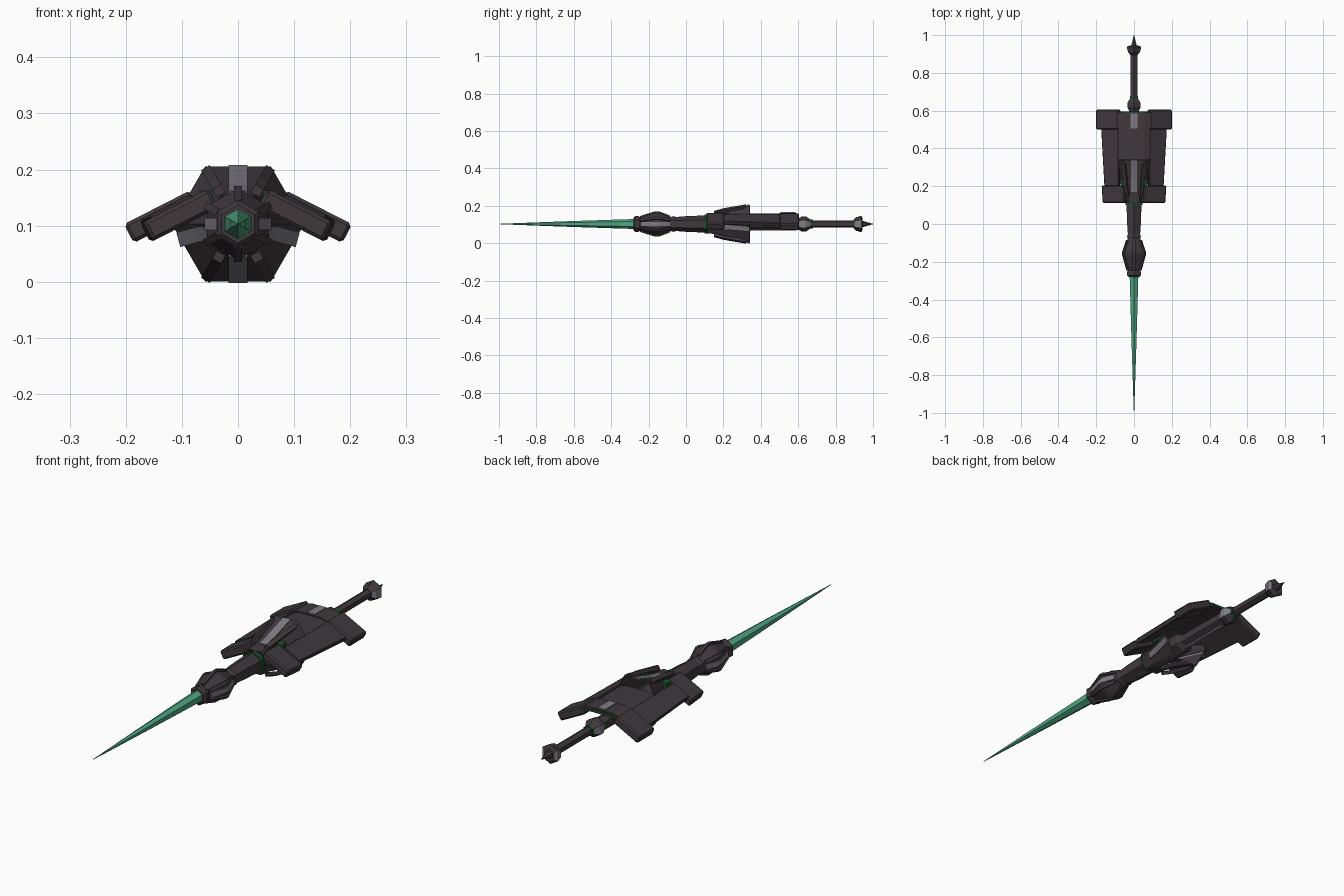
import bpy, bmesh, math
from mathutils import Vector

if "Cube" in bpy.data.objects:
    bpy.data.objects.remove(bpy.data.objects["Cube"])

ZC = 0.103  # height of the long axis


def material(name, rgb):
    m = bpy.data.materials.new(name)
    m.use_nodes = True
    m.diffuse_color = (*rgb, 1)
    m.node_tree.nodes["Principled BSDF"].inputs["Base Color"].default_value = (*rgb, 1)
    return m


DARK = material("dark metal", (0.05, 0.04, 0.046))
GREY = material("grey metal", (0.21, 0.2, 0.23))
GREEN = material("crystal green", (0.08, 0.38, 0.22))
DEEP = material("deep green", (0.012, 0.08, 0.03))


def finish(name, bm, *mats):
    bmesh.ops.recalc_face_normals(bm, faces=bm.faces)
    mesh = bpy.data.meshes.new(name)
    bm.to_mesh(mesh)
    bm.free()
    ob = bpy.data.objects.new(name, mesh)
    bpy.context.collection.objects.link(ob)
    for m in mats:
        mesh.materials.append(m)
    return ob


def turned(name, profile, mat, start=90, hollow=False, side_mat=None):
    """Six-sided turned part along y; profile holds (y, radius)."""
    bm = bmesh.new()
    rings = []
    for y, r in profile:
        angles = [math.radians(start + 60 * i) for i in range(6)]
        rings.append([bm.verts.new((r * math.cos(a), y, ZC + r * math.sin(a))) for a in angles])
    for a, b in zip(rings, rings[1:]):
        for i in range(6):
            j = (i + 1) % 6
            f = bm.faces.new((a[i], a[j], b[j], b[i]))
            if side_mat and abs(f.calc_center_median().z - ZC) < 0.002:
                f.material_index = 1
    if not hollow:
        bm.faces.new(rings[0])
        bm.faces.new(rings[-1])
    return finish(name, bm, mat, *([side_mat] if side_mat else []))


def loft(name, sections, mat, bevel=0):
    """Solid through equal cross-sections; each is (y, [(x, z), ...])."""
    bm = bmesh.new()
    rings = [[bm.verts.new((x, y, z)) for x, z in pts] for y, pts in sections]
    for a, b in zip(rings, rings[1:]):
        for i in range(len(a)):
            j = (i + 1) % len(a)
            bm.faces.new((a[i], a[j], b[j], b[i]))
    bm.faces.new(rings[0])
    bm.faces.new(rings[-1])
    ob = finish(name, bm, mat)
    if bevel:
        mod = ob.modifiers.new("bevel", "BEVEL")
        mod.width, mod.segments = bevel, 1
    return ob


def rib(name, angle, path, width, height, mat):
    """Strip laid along a path of (y, radius) at an angle about the axis."""
    a = math.radians(angle)
    out = Vector((math.cos(a), math.sin(a)))
    side = Vector((-out.y, out.x)) * width / 2
    mid = Vector((0, ZC))
    sections = []
    for y, r in path:
        lo, hi = mid + out * (r - height / 2), mid + out * (r + height / 2)
        sections.append((y, [lo - side, lo + side, hi + side, hi - side]))
    return loft(name, sections, mat)


def wing_panel(name, s, inner, outers, ys, lift, thick, bevel=0.006):
    """Sloping slab that follows the drooping wing line."""
    def top(x):
        return 0.16 + lift - (x - 0.087) * 0.51
    dx, dz = thick * 0.45, thick * 0.89
    sections = []
    for y, xo in zip(ys, outers):
        pts = [(inner, top(inner)), (xo, top(xo)),
               (xo - dx, top(xo) - dz), (inner - dx, top(inner) - dz)]
        sections.append((y, [(s * x, z) for x, z in pts]))
    return loft(name, sections, DARK, bevel)


# Crystal blade
turned("blade", [(-1, 0.001), (-0.9, 0.005), (-0.6, 0.016), (-0.26, 0.027)], GREEN)

# Handle with collar and faceted swelling
turned("blade_collar", [(-0.28, 0.034), (-0.272, 0.043), (-0.255, 0.043), (-0.245, 0.036)], DARK)
turned("handle_bulge", [(-0.25, 0.036), (-0.165, 0.064), (-0.145, 0.064), (-0.08, 0.038),
                        (-0.065, 0.042), (-0.05, 0.036)], DARK)
turned("handle", [(-0.07, 0.036), (0.0, 0.042), (0.11, 0.046)], DARK)
for i in range(6):
    rib("bulge_ridge", 90 + 60 * i, [(-0.245, 0.038), (-0.165, 0.063), (-0.145, 0.063), (-0.085, 0.04)],
        0.014, 0.01, DARK)
for ang in (0, 180):
    rib("bulge_side_plate", ang, [(-0.24, 0.035), (-0.165, 0.057), (-0.145, 0.057), (-0.085, 0.036)],
        0.022, 0.006, GREY)
turned("green_ring", [(0.1, 0.052), (0.118, 0.052)], DEEP)

# Inner shaft running through the guard
turned("inner_shaft", [(0.11, 0.048), (0.33, 0.048), (0.35, 0.032), (0.6, 0.03)], DARK)
rib("shaft_under_strip", 270, [(0.34, 0.033), (0.59, 0.031)], 0.012, 0.006, GREY)

# Flared hollow guard
flare = turned("flared_guard", [(0.115, 0.058), (0.17, 0.063), (0.23, 0.077), (0.34, 0.118)],
               DARK, start=0, hollow=True)
solid = flare.modifiers.new("shell", "SOLIDIFY")
solid.thickness, solid.offset = 0.006, -1
for ang in (90, 270):
    rib("guard_stripe", ang, [(0.17, 0.054), (0.23, 0.066), (0.34, 0.101)], 0.034, 0.009, GREY)
for ang in (60, 120, 240, 300):
    rib("guard_strut", ang, [(0.15, 0.068), (0.2, 0.084), (0.32, 0.108)], 0.018, 0.016, DARK)
for ang in (195, 345):
    rib("guard_side_stripe", ang, [(0.17, 0.055), (0.23, 0.069), (0.34, 0.106)], 0.026, 0.008, GREY)

# Wings on both sides
for s, tag in ((1, "left"), (-1, "right")):
    wing_panel(tag + "_front_block", s, 0.052, (0.168, 0.174), (0.11, 0.205), -0.012, 0.038)
    wing_panel(tag + "_wing_plate", s, 0.082, (0.158, 0.175), (0.2, 0.505), -0.006, 0.022, 0.003)
    wing_panel(tag + "_rear_block", s, 0.085, (0.203, 0.203), (0.5, 0.605), 0.002, 0.038)
    loft(tag + "_green_block",
         [(y, [(s * x, z) for x, z in ((0.045, 0.13), (0.07, 0.13), (0.07, 0.161), (0.045, 0.163))])
          for y in (0.2, 0.235)], DEEP)


# Arched centre plates joining the wings
def arch(half, z, thick):
    up = [(-half, z - 0.012), (-half * 0.55, z), (half * 0.55, z), (half, z - 0.012)]
    return up + [(x, h - thick) for x, h in reversed(up)]


loft("centre_plate", [(y, arch(0.095, 0.158, 0.016)) for y in (0.335, 0.505)], DARK)
loft("rear_centre_plate", [(y, arch(0.1, 0.163, 0.02)) for y in (0.5, 0.59)], DARK)
loft("rear_green_edge", [(y, arch(0.088, 0.157, 0.01)) for y in (0.55, 0.596)], DEEP)
rib("rear_centre_stripe", 90, [(0.505, 0.061), (0.585, 0.061)], 0.036, 0.006, GREY)

# Rear rod, knob and spiked pommel
turned("rear_knob", [(0.585, 0.022), (0.62, 0.041), (0.64, 0.041), (0.668, 0.022)], DARK, side_mat=GREY)
turned("rod_green_ring", [(0.664, 0.024), (0.678, 0.024)], DEEP)
turned("rear_rod", [(0.66, 0.02), (0.91, 0.02)], DARK)
turned("pommel", [(0.895, 0.022), (0.908, 0.036), (0.938, 0.044), (0.944, 0.03)], DARK, side_mat=GREY)
turned("pommel_spike", [(0.94, 0.018), (1.0, 0.001)], DARK)
